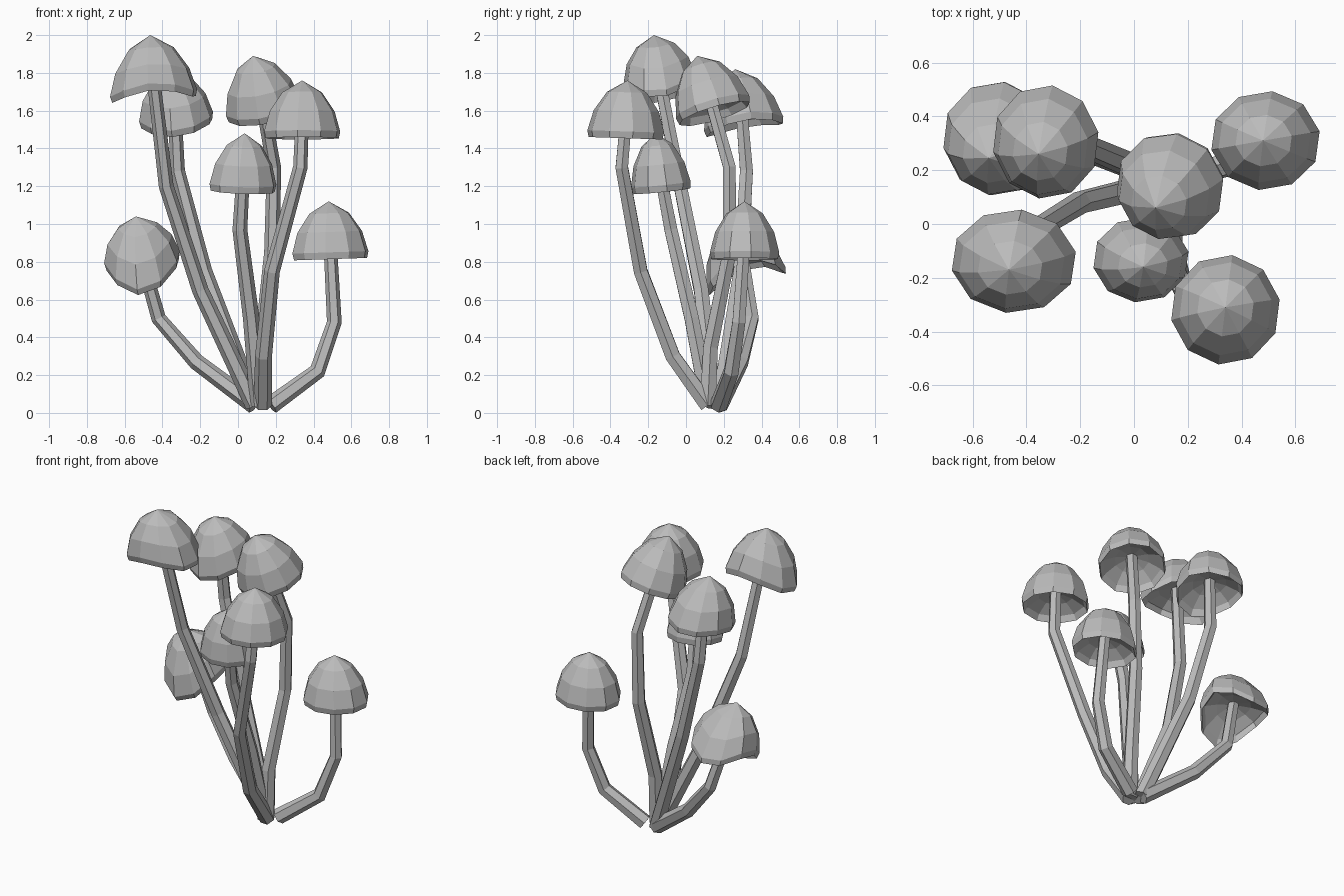
import bpy, bmesh, math
from mathutils import Vector

cube = bpy.data.objects.get("Cube")
if cube:
    bpy.data.objects.remove(cube, do_unlink=True)

grey = bpy.data.materials.new("plain grey")
grey.use_nodes = True
grey.diffuse_color = (0.5, 0.5, 0.5, 1)
grey.node_tree.nodes["Principled BSDF"].inputs["Base Color"].default_value = grey.diffuse_color

CAP_SIDES, STEM_SIDES = 10, 6
CAP_HEIGHT = 0.3
STEM_FOOT, STEM_TOP = 0.048, 0.035
ROOT = Vector((0.13, 0.16, 0.04))
FOOT_SPREAD = 0.045
# Cap outline from below the apex, over the rim and into the hollow: (radius, height)
PROFILE = [(0.52, 0.79), (0.85, 0.46), (1, 0.1), (0.96, -0.02),
           (0.86, 0.1), (0.5, 0.24), (0.16, 0.3)]


def add_object(name, bm):
    bmesh.ops.recalc_face_normals(bm, faces=bm.faces)
    mesh = bpy.data.meshes.new(name)
    bm.to_mesh(mesh)
    bm.free()
    mesh.materials.append(grey)
    obj = bpy.data.objects.new(name, mesh)
    bpy.context.collection.objects.link(obj)


def bridge(bm, rings):
    """Join neighbouring rings of vertices with quads."""
    for lower, upper in zip(rings, rings[1:]):
        for i in range(len(lower)):
            bm.faces.new((lower[i - 1], lower[i], upper[i], upper[i - 1]))


def make_cap(name, centre, axis, width, depth, droop):
    """Faceted bell; droop lowers the rim at the x ends, or at the y ends if negative."""
    up = axis.normalized()
    back = up.cross(Vector((1, 0, 0))).normalized()
    side = back.cross(up)
    bm = bmesh.new()
    rings = []
    for radius, height in PROFILE:
        ring = []
        for i in range(CAP_SIDES):
            turn = math.tau * (i + 0.3) / CAP_SIDES
            point = centre + axis * height
            point += side * (width * radius * math.cos(turn))
            point += back * (depth * radius * math.sin(turn))
            point.z -= droop * radius ** 2 * math.cos(2 * turn)
            ring.append(bm.verts.new(point))
        rings.append(ring)
    bridge(bm, rings)
    apex = bm.verts.new(centre + axis)
    for i in range(CAP_SIDES):
        bm.faces.new((apex, rings[0][i - 1], rings[0][i]))
    bm.faces.new(rings[-1])
    add_object(name, bm)


def make_stem(name, points):
    """Tapered bent tube through the points."""
    bm = bmesh.new()
    rings = []
    last = len(points) - 1
    for k, point in enumerate(points):
        along = (points[min(k + 1, last)] - points[max(k - 1, 0)]).normalized()
        u = Vector((0, 1, 0)).cross(along).normalized()
        v = along.cross(u)
        radius = STEM_FOOT + (STEM_TOP - STEM_FOOT) * k / last
        ring = []
        for i in range(STEM_SIDES):
            turn = math.tau * i / STEM_SIDES
            ring.append(bm.verts.new(point + radius * (u * math.cos(turn) + v * math.sin(turn))))
        rings.append(ring)
    bridge(bm, rings)
    bm.faces.new(rings[0])
    bm.faces.new(rings[-1])
    add_object(name, bm)


def mushroom(name, centre, lean, size, *bends, droop=0):
    """Cap on a stem that grows from beside the root through the bends into the hollow."""
    centre = Vector(centre)
    axis = Vector((*lean, CAP_HEIGHT))
    make_cap(name + "_cap", centre, axis, *size, droop)
    path = [Vector(bend) for bend in bends]
    outward = path[0] - ROOT
    outward.z = 0
    foot = ROOT + outward.normalized() * FOOT_SPREAD
    make_stem(name + "_stem", [foot] + path + [centre + axis * 0.35])


mushroom("tallest", (-0.445, -0.135, 1.7), (-0.02, -0.035), (0.235, 0.195),
         (-0.2, 0.08, 0.65), (-0.38, -0.03, 1.2), droop=0.04)
mushroom("back_right", (-0.325, 0.31, 1.52), (-0.03, -0.05), (0.2, 0.215),
         (-0.18, 0.29, 0.75), (-0.32, 0.32, 1.28), droop=-0.02)
mushroom("centre", (0.14, 0.15, 1.59), (-0.06, -0.09), (0.205, 0.205),
         (0.13, 0.13, 0.35), (0.18, 0.23, 0.85), (0.19, 0.23, 1.3))
mushroom("front_left", (0.34, -0.32, 1.46), (0, 0.01), (0.205, 0.205),
         (0.135, -0.07, 0.3), (0.18, -0.24, 0.75), (0.33, -0.34, 1.3))
mushroom("front_small", (0.025, -0.13, 1.18), (0.01, -0.03), (0.18, 0.16),
         (0.07, 0.03, 0.5), (0.01, -0.08, 0.97))
mushroom("back_left", (0.49, 0.31, 0.82), (-0.01, 0), (0.205, 0.185),
         (0.42, 0.24, 0.22), (0.51, 0.28, 0.48))
mushroom("low_right", (-0.505, 0.325, 0.74), (-0.035, -0.08), (0.205, 0.22),
         (-0.22, 0.29, 0.27), (-0.42, 0.35, 0.5), droop=-0.06)
